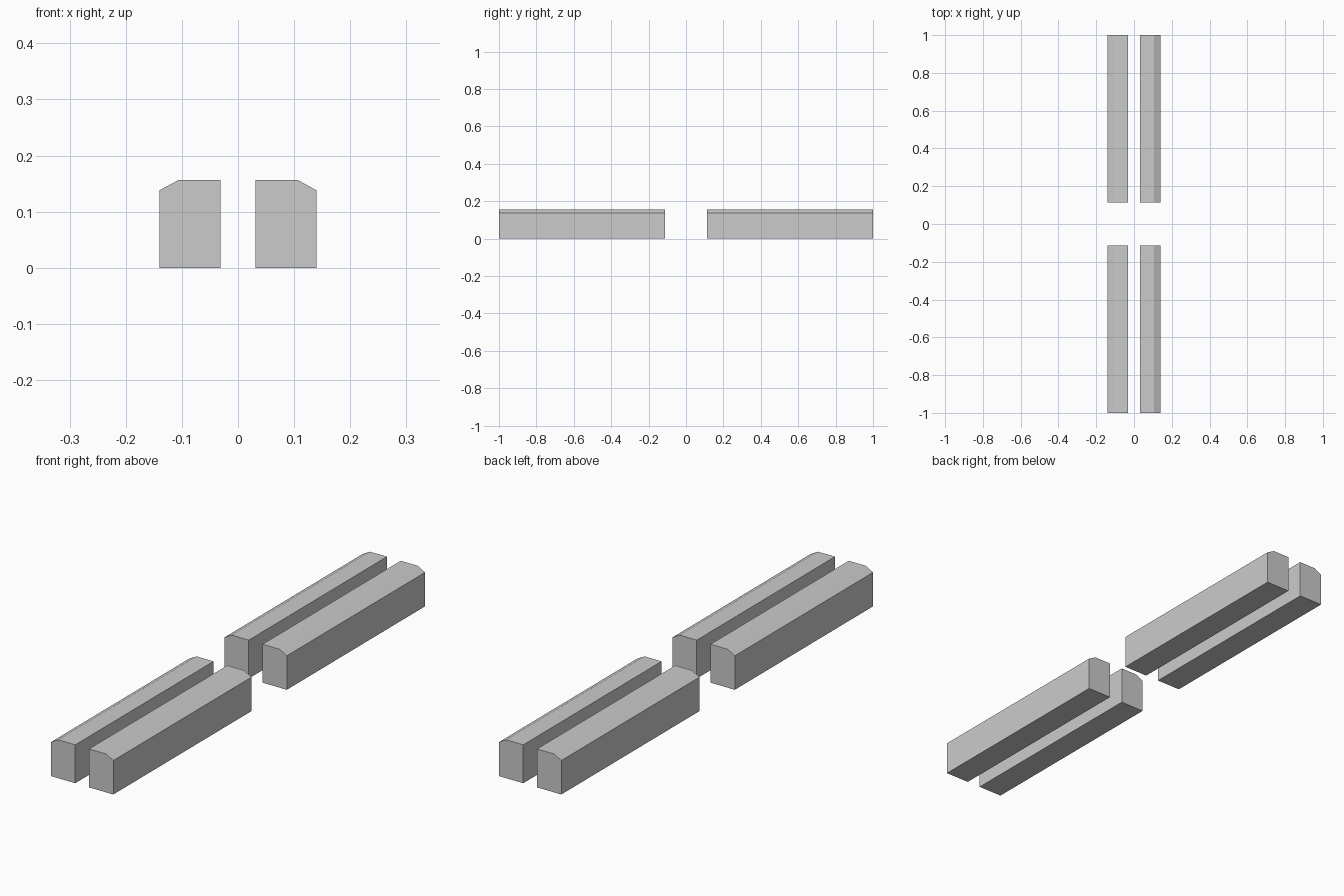
import bpy, bmesh

if "Cube" in bpy.data.objects:
    bpy.data.objects.remove(bpy.data.objects["Cube"])

# Block cross-section (x, z): outer top edge is chamfered
PROFILE = [(0.031, 0), (0.14, 0), (0.14, 0.138), (0.107, 0.156), (0.031, 0.156)]
INNER_Y, OUTER_Y = 0.113, 1.0


def make_block(name, side, end):
    bm = bmesh.new()
    face = bm.faces.new([bm.verts.new((side * x, end * INNER_Y, z)) for x, z in PROFILE])
    ext = bmesh.ops.extrude_face_region(bm, geom=[face], use_keep_orig=True)
    verts = [v for v in ext["geom"] if isinstance(v, bmesh.types.BMVert)]
    bmesh.ops.translate(bm, verts=verts, vec=(0, end * (OUTER_Y - INNER_Y), 0))
    bmesh.ops.recalc_face_normals(bm, faces=bm.faces)
    mesh = bpy.data.meshes.new(name)
    bm.to_mesh(mesh)
    bm.free()
    bpy.context.collection.objects.link(bpy.data.objects.new(name, mesh))


# Four blocks: left/right pairs at front and back
for end, end_name in ((-1, "front"), (1, "back")):
    for side, side_name in ((-1, "left"), (1, "right")):
        make_block(f"{end_name}_{side_name}_rail_block", side, end)
